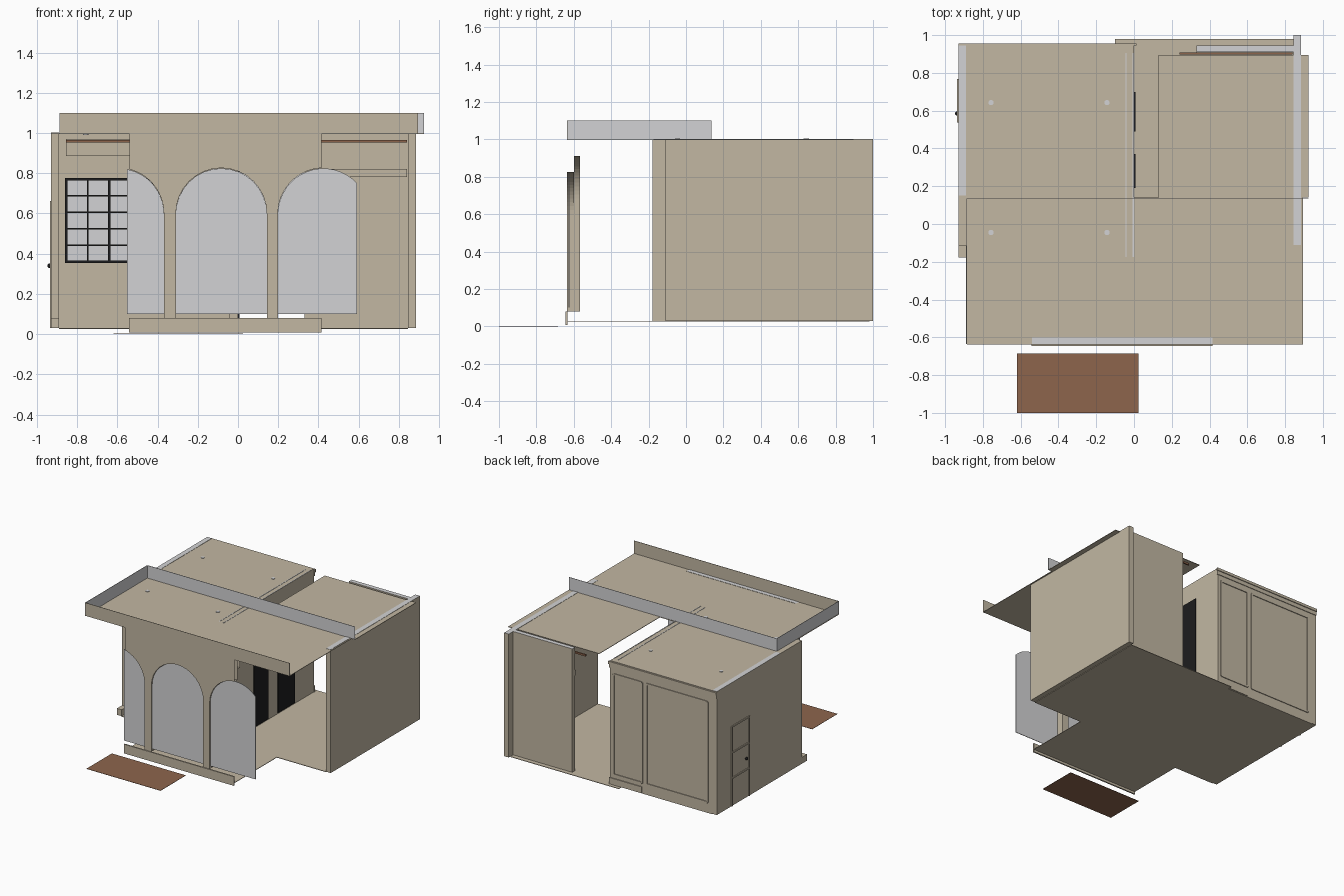
import bpy, bmesh, math

if "Cube" in bpy.data.objects:
    bpy.data.objects.remove(bpy.data.objects["Cube"])


def material(name, col):
    m = bpy.data.materials.new(name)
    m.diffuse_color = (*col, 1)
    m.use_nodes = True
    m.node_tree.nodes["Principled BSDF"].inputs["Base Color"].default_value = m.diffuse_color
    return m


BEIGE = material("beige_plaster", (0.54, 0.475, 0.365))
GREY = material("light_grey", (0.65, 0.65, 0.66))
BROWN = material("brown_wood", (0.27, 0.13, 0.073))
BLACK = material("black_frame", (0.012, 0.012, 0.013))


def finish(name, bm, mat, top=None):
    """Write a mesh; with a top material, faces that look up get it."""
    bmesh.ops.recalc_face_normals(bm, faces=bm.faces)
    me = bpy.data.meshes.new(name)
    me.materials.append(mat)
    if top:
        me.materials.append(top)
        for f in bm.faces:
            if f.normal.z > 0.9 and f.calc_center_median().z > 0.99:
                f.material_index = 1
    bm.to_mesh(me)
    bm.free()
    ob = bpy.data.objects.new(name, me)
    bpy.context.collection.objects.link(ob)
    return ob


def box(name, x, y, z, mat=BEIGE, top=None):
    bm = bmesh.new()
    bmesh.ops.create_cube(bm, size=1)
    for v in bm.verts:
        v.co = [lo + (c + 0.5) * (hi - lo) for c, (lo, hi) in zip(v.co, (x, y, z))]
    return finish(name, bm, mat, top)


def extrude_xz(name, pts, y0, y1, mat=BEIGE, top=None, open_ends=False):
    """Extrude an outline in the xz plane along y."""
    bm = bmesh.new()
    a = [bm.verts.new((x, y0, z)) for x, z in pts]
    b = [bm.verts.new((x, y1, z)) for x, z in pts]
    bm.faces.new(a)
    bm.faces.new(b[::-1])
    xs = [p[0] for p in pts]
    for i in range(len(pts)):
        j = (i + 1) % len(pts)
        at_end = abs(xs[i] - xs[j]) < 1e-6 and (xs[i] == min(xs) or xs[i] == max(xs))
        if open_ends and at_end:
            continue
        bm.faces.new((a[i], b[i], b[j], a[j]))
    return finish(name, bm, mat, top)


def arch(cx, zc, lo, hi, r=0.226, n=16):
    """Arc of an arch from x = lo to x = hi."""
    ang = lambda x: math.acos(max(-1, min(1, (x - cx) / r)))
    a0, a1 = ang(lo), ang(hi)
    return [(cx + r * math.cos(a0 + (a1 - a0) * i / n),
             zc + r * math.sin(a0 + (a1 - a0) * i / n)) for i in range(n + 1)]


TOP = 1.002

# floors
box("right_room_floor", (-0.10, 0.845), (-0.11, 0.98), (0.026, 0.03))
box("left_room_floor", (-0.89, 0.0), (-0.18, 0.945), (0.026, 0.03))
box("front_room_floor", (-0.54, 0.415), (-0.635, -0.11), (0.026, 0.03))

# flat roof in three pieces, leaving a slot beside the inner wall
box("front_roof", (-0.89, 0.895), (-0.635, 0.14), (0.996, 1.0))
box("left_roof", (-0.89, 0.0), (0.14, 0.945), (0.996, 1.0))
box("right_roof", (0.13, 0.925), (0.14, 0.895), (0.996, 1.0))

# parapet around the front roof, open on the right
box("front_parapet", (-0.885, 0.895), (-0.637, -0.634), (1.0, 1.1))
box("left_parapet", (-0.887, -0.884), (-0.635, 0.135), (1.0, 1.1), GREY)
box("back_parapet", (-0.885, 0.925), (0.134, 0.137), (1.0, 1.1), GREY)

# main walls
box("right_wall", (0.845, 0.885), (-0.11, 1.0), (0.03, TOP), BEIGE, GREY)
box("left_wall", (-0.93, -0.89), (0.15, 0.945), (0.03, TOP), BEIGE, GREY)
box("left_wall_front", (-0.93, -0.89), (-0.115, 0.15), (0.03, 1.0))
box("left_wall_baseboard", (-0.93, -0.89), (-0.178, -0.115), (0.03, 0.08))
box("back_left_wall", (-0.89, 0.0), (0.905, 0.945), (0.03, 0.998))
box("back_right_wall", (0.33, 0.845), (0.91, 0.945), (0.03, TOP), BEIGE, GREY)
box("inner_wall", (-0.044, 0.0), (-0.18, 0.906), (0.03, 0.998))
for x in (-0.042, -0.004):
    box("inner_wall_edge", (x - 0.003, x + 0.003), (-0.175, 0.905), (0.999, TOP), GREY)

# arched front wall: two skins with the same piers, higher arches inside
CENTRES = (-0.595, -0.083, 0.425)
L, R, R0 = -0.54, 0.415, 0.226
for name, zc, y0, y1, top, cap in (("arched_front_wall", 0.6, -0.637, -0.6, TOP, GREY),
                                   ("arched_inner_skin", 0.684, -0.6, -0.566, 0.995, None)):
    c0, c1, c2 = CENTRES
    pts = [(L, top)] + arch(c0, zc, L, c0 + R0) + [(c0 + R0, 0.08), (c1 - R0, 0.08)]
    pts += arch(c1, zc, c1 - R0, c1 + R0) + [(c1 + R0, 0.08), (c2 - R0, 0.08)]
    pts += arch(c2, zc, c2 - R0, R) + [(R, top)]
    extrude_xz(name, pts, y0, y1, BEIGE, cap, open_ends=True)
box("front_plinth", (L - 0.003, R), (-0.645, -0.634), (0.008, 0.08))

# arched panes, clipped at the outer sides
for c, lo, hi in ((CENTRES[0], -0.552, -0.369), (CENTRES[1], -0.309, 0.143),
                  (CENTRES[2], 0.199, 0.592)):
    extrude_xz("arched_pane", arch(c, 0.598, lo, hi) + [(hi, 0.1), (lo, 0.1)],
               -0.628, -0.624, GREY)

# brown mat in front
box("entrance_mat", (-0.62, 0.025), (-1.0, -0.685), (0.0, 0.002), BROWN)

# gridded window on the inside of the back left wall
WX0, WX1, WZ0, WZ1 = -0.855, -0.425, 0.36, 0.77
box("window_glass", (WX0, WX1), (0.899, 0.905), (WZ0, WZ1), GREY)
for i in range(5):
    x, w = WX0 + (WX1 - WX0) * i / 4, (0.006 if i % 2 == 0 else 0.0035)
    box("window_upright", (x - w, x + w), (0.89, 0.9), (WZ0, WZ1), BLACK)
for i in range(6):
    z, w = WZ0 + (WZ1 - WZ0) * i / 5, (0.006 if i in (0, 5) else 0.004)
    box("window_bar", (WX0 - 0.005, WX1 + 0.005), (0.89, 0.9), (z - w, z + w), BLACK)

# curtain boxes, brown rails and a ledge on the inner back walls
box("left_curtain_box", (-0.855, -0.3), (0.893, 0.905), (0.885, 0.97))
box("left_curtain_rail", (-0.855, -0.3), (0.885, 0.893), (0.952, 0.966), BROWN)
box("right_curtain_rail", (0.24, 0.84), (0.897, 0.908), (0.952, 0.966), BROWN)
box("right_wall_ledge", (0.33, 0.84), (0.9, 0.91), (0.78, 0.82))

# black doors on the inner wall
for y0, y1 in ((0.19, 0.37), (0.49, 0.70)):
    box("black_door", (0.0, 0.008), (y0, y1), (0.04, 0.85), BLACK)

# raised trim on the outside of the back left wall
for x0, x1 in ((-0.28, -0.03), (-0.85, -0.32)):
    for x in (x0, x1):
        box("back_trim_upright", (x - 0.007, x + 0.007), (0.944, 0.951), (0.11, 0.9))
    for z in (0.11, 0.9):
        box("back_trim_rail", (x0, x1), (0.944, 0.951), (z - 0.007, z + 0.007))
box("back_crown_upper", (-0.93, 0.012), (0.944, 0.956), (0.975, 0.996))
box("back_crown_lower", (-0.93, 0.006), (0.944, 0.95), (0.945, 0.975))
box("back_baseboard", (-0.28, 0.006), (0.944, 0.952), (0.03, 0.08))

# side door with raised frame and black knob on the left wall
for y in (0.545, 0.76):
    box("side_door_jamb", (-0.936, -0.929), (y - 0.007, y + 0.007), (0.03, 0.66))
for z in (0.25, 0.45, 0.655):
    box("side_door_rail", (-0.936, -0.929), (0.545, 0.76), (z - 0.006, z + 0.006))
bm = bmesh.new()
bmesh.ops.create_uvsphere(bm, u_segments=10, v_segments=6, radius=0.011)
bmesh.ops.translate(bm, verts=bm.verts, vec=(-0.938, 0.585, 0.34))
finish("side_door_knob", bm, BLACK)

# small round lamps through the roof
for x in (-0.757, -0.143):
    for y in (-0.045, 0.643):
        bm = bmesh.new()
        bmesh.ops.create_cone(bm, cap_ends=True, segments=16, radius1=0.014,
                              radius2=0.014, depth=0.014)
        bmesh.ops.translate(bm, verts=bm.verts, vec=(x, y, 0.997))
        finish("ceiling_lamp", bm, GREY)
